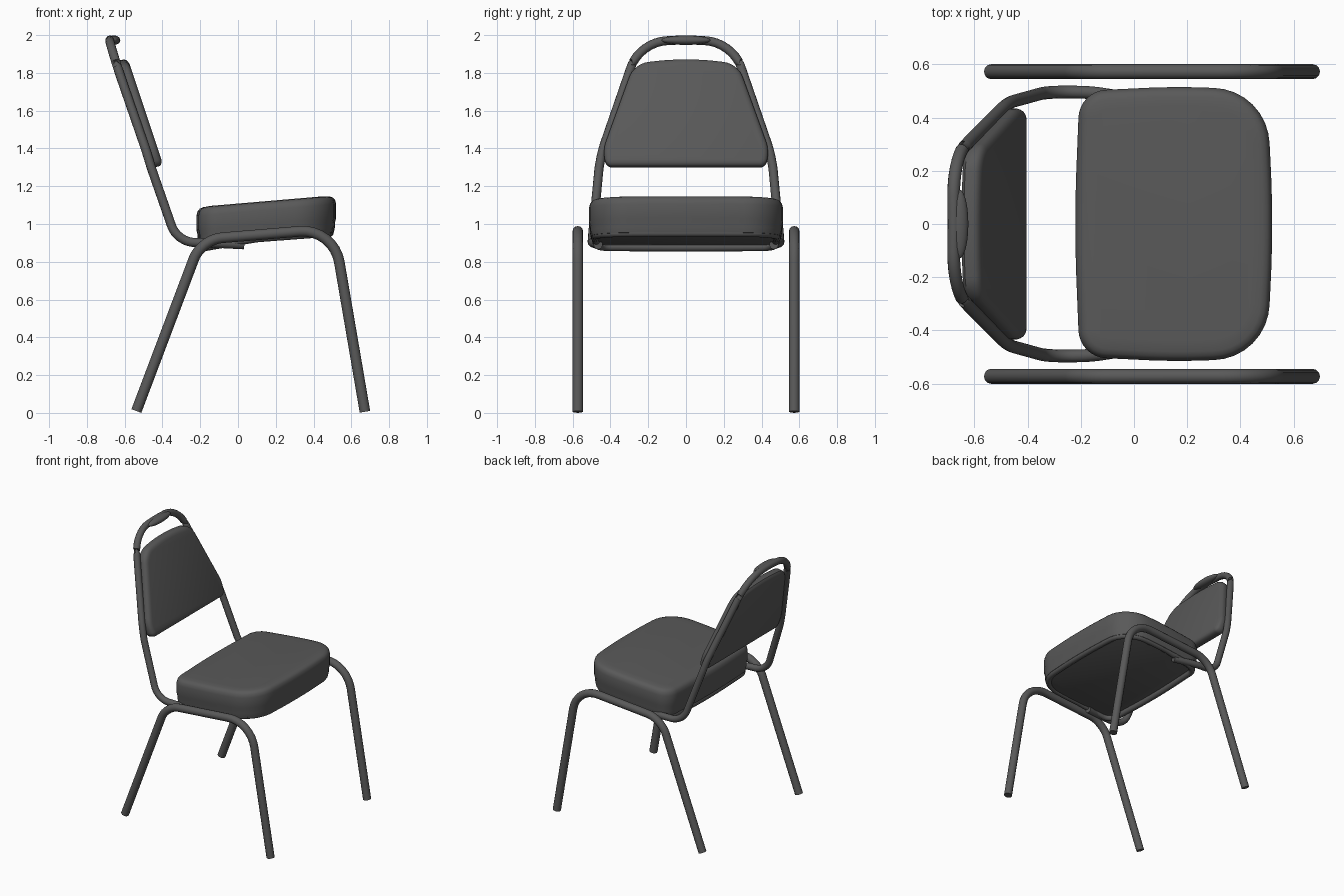
import bpy, bmesh, math
from mathutils import Vector

if "Cube" in bpy.data.objects:
    bpy.data.objects.remove(bpy.data.objects["Cube"])

mat = bpy.data.materials.new("charcoal grey")
mat.diffuse_color = (0.10, 0.10, 0.10, 1)
mat.use_nodes = True
mat.node_tree.nodes["Principled BSDF"].inputs["Base Color"].default_value = mat.diffuse_color


def finish(ob, angle=40):
    ob.data.materials.clear()
    ob.data.materials.append(mat)
    bpy.ops.object.select_all(action='DESELECT')
    ob.select_set(True)
    bpy.context.view_layer.objects.active = ob
    bpy.ops.object.shade_smooth_by_angle(angle=math.radians(angle))


def fillet(points, cuts, closed=False, steps=8):
    """Round each corner, cutting back by the given tangent length."""
    pts = [Vector(p) for p in points]
    n, out = len(pts), []
    for i, p in enumerate(pts):
        if cuts[i] == 0 or (not closed and i in (0, n - 1)):
            out.append(p)
            continue
        a = p + (pts[i - 1] - p).normalized() * cuts[i]
        b = p + (pts[(i + 1) % n] - p).normalized() * cuts[i]
        for k in range(steps + 1):
            t = k / steps
            # conic weight brings the bend close to a circular arc
            w0, w1, w2 = (1 - t) ** 2, 1.5 * t * (1 - t), t * t
            out.append((a * w0 + p * w1 + b * w2) / (w0 + w1 + w2))
    return out


def tube(name, path, radius, closed=False):
    cu = bpy.data.curves.new(name, 'CURVE')
    cu.dimensions = '3D'
    cu.bevel_depth, cu.bevel_resolution, cu.use_fill_caps = radius, 4, True
    sp = cu.splines.new('POLY')
    sp.points.add(len(path) - 1)
    for q, p in zip(sp.points, path):
        q.co = (*p, 1)
    sp.use_cyclic_u = closed
    ob = bpy.data.objects.new(name, cu)
    bpy.context.collection.objects.link(ob)
    bpy.ops.object.select_all(action='DESELECT')
    ob.select_set(True)
    bpy.context.view_layer.objects.active = ob
    bpy.ops.object.convert(target='MESH')
    ob = bpy.context.object
    finish(ob, 50)
    return ob


def inset(outline, d):
    """Offset a counter-clockwise 2D outline inwards."""
    res, n = [], len(outline)
    for i, p in enumerate(outline):
        t = (outline[(i + 1) % n] - outline[i - 1]).normalized()
        res.append(p + Vector((-t.y, t.x)) * d)
    return res


def cushion(name, outline, rings, place):
    """Loft inset copies of an outline; rings are (inset, height)."""
    bm = bmesh.new()
    loops = [[bm.verts.new(place(p, h)) for p in inset(outline, d)] for d, h in rings]
    n = len(outline)
    for a, b in zip(loops, loops[1:]):
        for i in range(n):
            j = (i + 1) % n
            bm.faces.new((a[i], a[j], b[j], b[i]))
    bm.faces.new(loops[0][::-1])
    bm.faces.new(loops[-1])
    bmesh.ops.recalc_face_normals(bm, faces=bm.faces[:])
    me = bpy.data.meshes.new(name)
    bm.to_mesh(me)
    bm.free()
    ob = bpy.data.objects.new(name, me)
    bpy.context.collection.objects.link(ob)
    finish(ob, 45)
    return ob


# Leg frames: one bent tube on each side
for side, y in (("left", 0.573), ("right", -0.573)):
    path = fillet([(-0.538, y, 0.01), (-0.195, y, 0.918), (0.506, y, 0.976), (0.672, y, 0.006)],
                  [0, 0.11, 0.18, 0])
    tube(side + "_leg_frame", path, 0.028)

# Back frame: one continuous hoop from under the seat
half = [(0.03, 0.465, 0.89), (-0.16, 0.495, 0.90), (-0.322, 0.498, 0.905), (-0.46, 0.46, 1.30),
        (-0.487, 0.443, 1.39), (-0.625, 0.305, 1.79), (-0.68, 0.245, 1.962)]
cuts = [0, 0.04, 0.09, 0.02, 0.04, 0.06, 0.14]
hoop = half + [(-0.677, 0, 1.976)] + [(x, -y, z) for x, y, z in half[::-1]]
tube("back_frame", fillet(hoop, cuts + [0.06] + cuts[::-1]), 0.024)

# Hand grip bulge at the middle of the hoop
bpy.ops.mesh.primitive_uv_sphere_add(segments=24, ring_count=12, location=(-0.657, 0, 1.973))
grip = bpy.context.object
grip.name = "hand_grip"
grip.scale = (0.034, 0.13, 0.025)
finish(grip)

# Seat cushion, rising slightly to the front
seat = fillet([(-0.205, -0.50), (0.15, -0.517), (0.50, -0.505), (0.525, 0), (0.50, 0.505),
               (0.15, 0.517), (-0.205, 0.50), (-0.225, 0)],
              [0.10, 0.1, 0.20, 0.2, 0.20, 0.1, 0.10, 0.2], closed=True)
cushion("seat", seat,
        [(0.035, 0.915), (0.012, 0.925), (0.006, 0.955), (0.006, 0.975), (0, 1.0), (0, 1.075),
         (0.006, 1.098), (0.018, 1.111), (0.035, 1.117), (0.075, 1.121)],
        lambda p, h: (p.x, p.y, h + 0.085 * (p.x - 0.15)))

# Rim tube under the seat edge, dipping at the rear
rim = [(p.x, p.y, 0.925 + (p.x - 0.1) * (0.075 if p.x > 0.1 else 0.17)) for p in inset(seat, 0.035)]
tube("seat_rim", rim, 0.022, closed=True)

# Backrest pad: tapered panel lying along the slope of the back frame
pad = fillet([(-0.425, 1.297), (0.425, 1.297), (0.438, 1.39), (0.275, 1.84), (0, 1.872),
              (-0.275, 1.84), (-0.438, 1.39)],
             [0.035, 0.035, 0.04, 0.075, 0.15, 0.075, 0.04], closed=True)
cushion("backrest", pad,
        [(0.03, -0.012), (0.012, -0.006), (0, 0.008), (0, 0.045), (0.006, 0.056),
         (0.016, 0.063), (0.03, 0.067)],
        lambda p, h: (-0.46 - (p.y - 1.3) * 0.333 + h * 0.95, p.x, p.y + h * 0.2))
